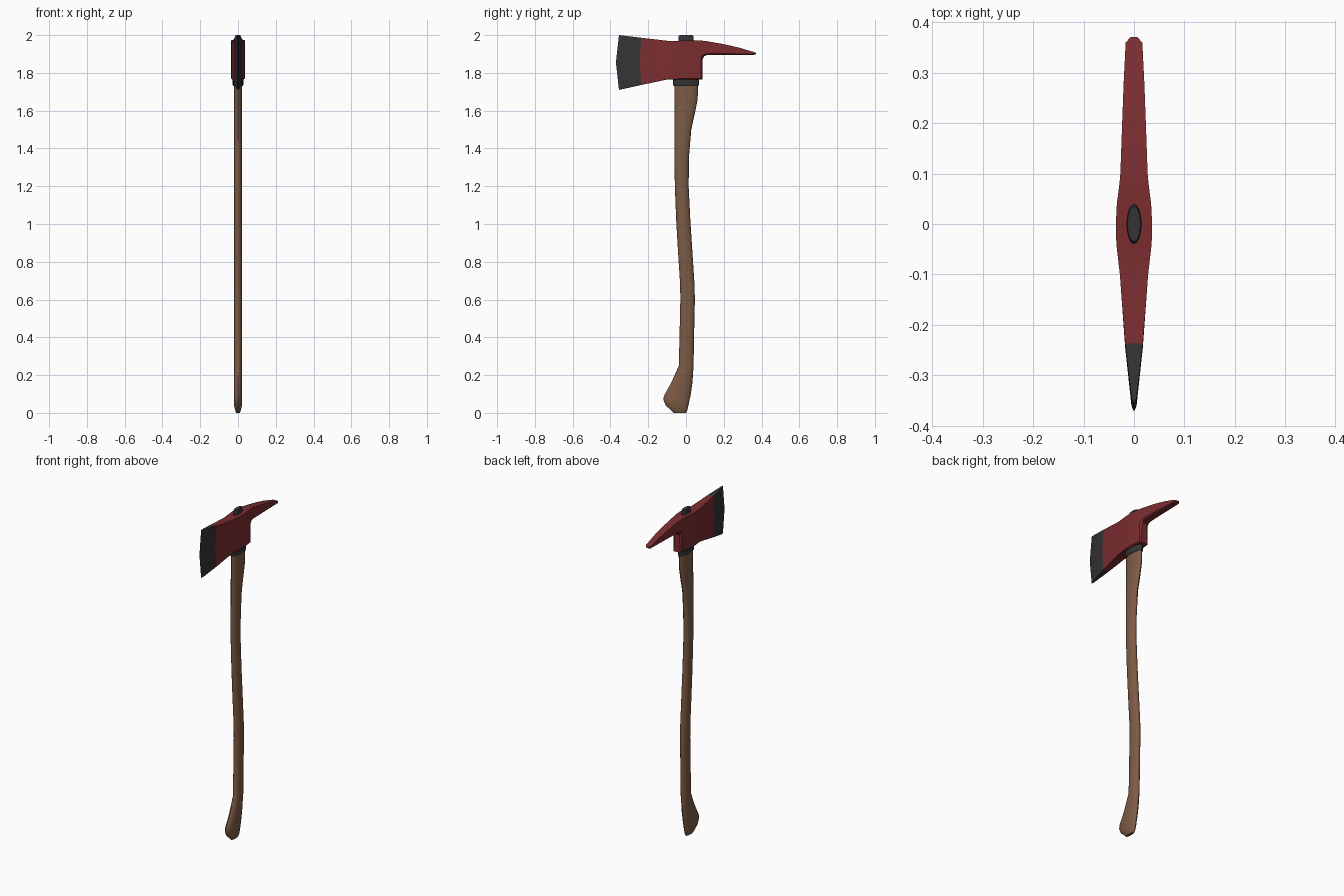
import bpy, bmesh, math


def material(name, rgb):
    m = bpy.data.materials.new(name)
    m.diffuse_color = (*rgb, 1)
    return m


red = material("red paint", (0.20, 0.026, 0.029))
steel = material("dark steel", (0.034, 0.034, 0.034))
wood = material("brown wood", (0.205, 0.105, 0.058))


def loft(name, rings, mats, mat_rule=None, angle=30):
    """Skin a list of closed rings, cap both ends, shade by angle."""
    bm = bmesh.new()
    rows = [[bm.verts.new(p) for p in ring] for ring in rings]
    n = len(rows[0])
    for i, (a, b) in enumerate(zip(rows, rows[1:])):
        for k in range(n):
            f = bm.faces.new((a[k], a[(k + 1) % n], b[(k + 1) % n], b[k]))
            f.material_index = mat_rule(i) if mat_rule else 0
    bm.faces.new(rows[0][::-1]).material_index = mat_rule(0) if mat_rule else 0
    last = bm.faces.new(rows[-1])
    last.material_index = mat_rule(len(rows) - 2) if mat_rule else 0
    bmesh.ops.recalc_face_normals(bm, faces=bm.faces)
    me = bpy.data.meshes.new(name)
    bm.to_mesh(me)
    bm.free()
    ob = bpy.data.objects.new(name, me)
    bpy.context.collection.objects.link(ob)
    for m in mats:
        me.materials.append(m)
    bpy.ops.object.select_all(action='DESELECT')
    ob.select_set(True)
    bpy.context.view_layer.objects.active = ob
    bpy.ops.object.shade_smooth_by_angle(angle=math.radians(angle))
    return ob


def oval(z, y0, y1, w, n=16):
    c, r = (y0 + y1) / 2, (y1 - y0) / 2
    return [(w * math.cos(math.tau * k / n), c + r * math.sin(math.tau * k / n), z)
            for k in range(n)]


# Curved wooden handle: height, front, back, half width
handle = [
    (0.00, -0.065, 0.000, 0.009), (0.01, -0.075, 0.006, 0.014),
    (0.04, -0.108, 0.013, 0.021), (0.07, -0.120, 0.019, 0.022),
    (0.09, -0.117, 0.024, 0.022), (0.16, -0.078, 0.034, 0.022),
    (0.25, -0.038, 0.040, 0.022), (0.42, -0.034, 0.043, 0.022),
    (0.60, -0.030, 0.047, 0.022), (0.68, -0.031, 0.045, 0.022),
    (0.85, -0.042, 0.034, 0.022), (1.02, -0.052, 0.023, 0.022),
    (1.20, -0.059, 0.014, 0.022), (1.36, -0.062, 0.016, 0.022),
    (1.50, -0.062, 0.028, 0.022), (1.60, -0.062, 0.050, 0.022),
    (1.66, -0.062, 0.062, 0.022), (1.75, -0.062, 0.063, 0.022)]
loft("handle", [oval(*h) for h in handle], [wood], angle=40)

# Steel collar under the head and the plug showing at the top
loft("collar", [oval(z, -r, r, w) for z, r, w in
                ((1.73, 0.064, 0.024), (1.736, 0.068, 0.028), (1.77, 0.068, 0.028))], [steel])
loft("top_plug", [oval(z, -r, r, w) for z, r, w in
                  ((1.95, 0.040, 0.015), (1.992, 0.040, 0.015), (2.0, 0.035, 0.013))], [steel])


# Axe head: stations from cutting edge to pick tip
def section(y, top, bottom, w, bow=0, c=0.0, back=0):
    """Half outline mirrored in x; c chamfers the lower edge."""
    half = [(w, y, top), (w, y + bow, (top + bottom) / 2),
            (w, y, bottom + c), (max(w - c, w * 0.5), y + back, bottom)]
    return half + [(-x, yy, z) for x, yy, z in reversed(half)]


head = [
    (-0.355, 2.000, 1.710, 0.0006, -0.016),
    (-0.345, 1.999, 1.712, 0.0050, -0.016),
    (-0.237, 1.986, 1.736, 0.0175, -0.008),
    (-0.100, 1.970, 1.765, 0.028, 0, 0.002),
    (-0.040, 1.970, 1.765, 0.035, 0, 0.004),
    (0.000, 1.972, 1.765, 0.036, 0, 0.005),
    (0.040, 1.973, 1.765, 0.034, 0, 0.006),
    (0.079, 1.971, 1.765, 0.029, 0, 0.006, 0.008),
    (0.080, 1.971, 1.870, 0.029, 0, 0.014, 0.007),
    (0.092, 1.970, 1.888, 0.0275, 0, 0.010, 0.004),
    (0.115, 1.967, 1.896, 0.0265, 0, 0.006),
    (0.200, 1.952, 1.896, 0.0235, 0, 0.006),
    (0.280, 1.934, 1.896, 0.0205, 0, 0.005),
    (0.360, 1.910, 1.896, 0.0165, 0, 0.003),
    (0.371, 1.905, 1.898, 0.0060, 0, 0.001)]
loft("axe_head", [section(*s) for s in head], [red, steel],
     mat_rule=lambda i: 1 if i < 2 else 0, angle=25)
